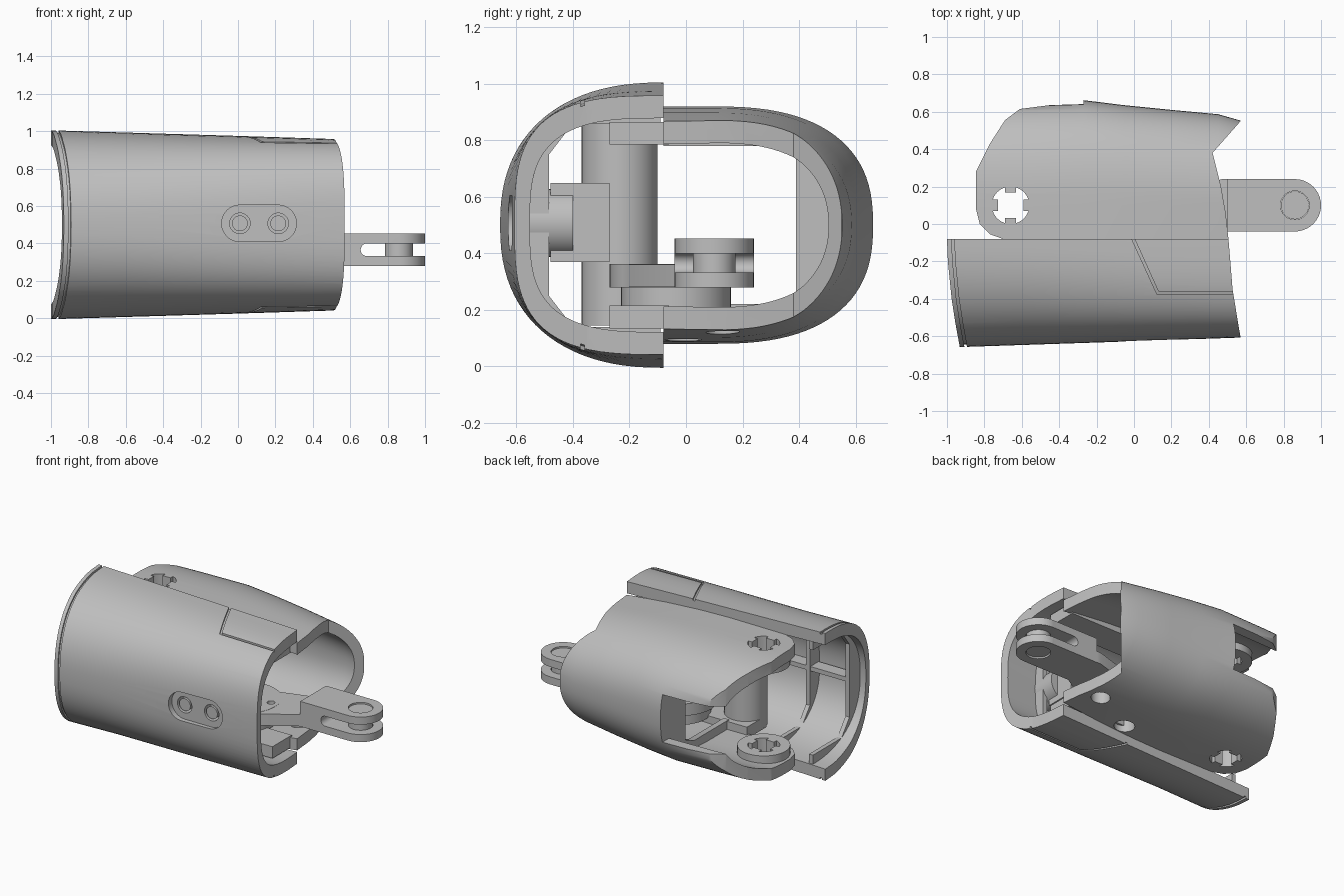
import bpy, bmesh, math
from mathutils import Matrix, Vector

if "Cube" in bpy.data.objects:
    bpy.data.objects.remove(bpy.data.objects["Cube"])

grey = bpy.data.materials.new("plain grey")
grey.use_nodes = True
grey.diffuse_color = (0.52, 0.52, 0.52, 1)
grey.node_tree.nodes["Principled BSDF"].inputs["Base Color"].default_value = (0.52, 0.52, 0.52, 1)


def finish(bm, name):
    bmesh.ops.recalc_face_normals(bm, faces=bm.faces)
    mesh = bpy.data.meshes.new(name)
    bm.to_mesh(mesh)
    bm.free()
    mesh.materials.append(grey)
    ob = bpy.data.objects.new(name, mesh)
    bpy.context.collection.objects.link(ob)
    return ob


def loft(name, stations, centre, side, inset=(0, 0), ext=0.1):
    """Half superellipse sections (x, depth, half height, power) strung along x."""
    bm = bmesh.new()
    rings = []
    for x, depth, half, power in stations:
        a, b = depth - inset[0], half - inset[1]
        pts = [(centre - side * ext, 0.5 - b)]
        for i in range(49):
            t = math.pi * (i / 48 - 0.5)
            s, c = math.sin(t), max(math.cos(t), 0)
            pts.append((centre + side * a * c ** (2 / power),
                        0.5 + b * math.copysign(abs(s) ** (2 / power), s)))
        pts.append((centre - side * ext, 0.5 + b))
        rings.append([bm.verts.new((x, y, z)) for y, z in pts])
    n = len(rings[0])
    for r, q in zip(rings, rings[1:]):
        for i in range(n):
            j = (i + 1) % n
            bm.faces.new((r[i], r[j], q[j], q[i]))
    bm.faces.new(rings[0])
    bm.faces.new(rings[-1])
    return finish(bm, name)


def prism(name, pts, lo, hi, axis="z"):
    """Extrude an outline along z (points x, y) or along x (points y, z)."""
    bm = bmesh.new()
    put = (lambda p: (p[0], p[1], lo)) if axis == "z" else (lambda p: (lo, p[0], p[1]))
    face = bm.faces.new([bm.verts.new(put(p)) for p in pts])
    ext = bmesh.ops.extrude_face_region(bm, geom=[face])
    step = Vector((0, 0, hi - lo)) if axis == "z" else Vector((hi - lo, 0, 0))
    bmesh.ops.translate(bm, vec=step, verts=[v for v in ext["geom"] if isinstance(v, bmesh.types.BMVert)])
    return finish(bm, name)


def box(name, x0, x1, y0, y1, z0, z1):
    return prism(name, [(x0, y0), (x1, y0), (x1, y1), (x0, y1)], z0, z1)


def rod(name, u, v, r, lo, hi, axis="z", sides=40):
    """Cylinder along z at (x, y) or along y at (x, z)."""
    bm = bmesh.new()
    bmesh.ops.create_cone(bm, cap_ends=True, segments=sides, radius1=r, radius2=r, depth=hi - lo)
    mid = (lo + hi) / 2
    if axis == "y":
        bm.transform(Matrix.Rotation(math.pi / 2, 4, "X"))
        bm.transform(Matrix.Translation((u, mid, v)))
    else:
        bm.transform(Matrix.Translation((u, v, mid)))
    return finish(bm, name)


def combine(ob, other, op="DIFFERENCE", keep=False):
    mod = ob.modifiers.new("cut", "BOOLEAN")
    mod.operation, mod.solver, mod.object = op, "EXACT", other
    bpy.context.view_layer.objects.active = ob
    bpy.ops.object.modifier_apply(modifier=mod.name)
    if not keep:
        bpy.data.objects.remove(other)
    return ob


def add(ob, other):
    return combine(ob, other, "UNION")


SEAM = -0.08

# Front shell: tapered half tube, boxier towards +x, with curved ends
front_st = [(-1.2, 0.587, 0.511, 2.3), (-0.6, 0.567, 0.493, 2.4), (0, 0.547, 0.475, 2.75),
            (0.8, 0.519, 0.449, 3.4)]
left_end = [(-1, SEAM), (-0.995, -0.2), (-0.975, -0.4), (-0.955, -0.53), (-0.92, -0.72)]
right_end = [(0.59, -0.72), (0.56, -0.55), (0.527, -0.35), (0.515, -0.2), (0.505, SEAM)]
front = loft("front_shell", front_st, SEAM, -1)

# Shallow seam grooves: end band and the side panels
core = loft("groove_core", front_st, SEAM, -1, (0.012, 0.012), 0.2)
w = 0.014
band = prism("groove", [(x + 0.025, y) for x, y in left_end] +
             [(x + 0.025 + w, y) for x, y in reversed(left_end)], -0.2, 1.2)
panel = prism("groove", [(-0.01, -0.05), (0.13, -0.36), (0.7, -0.36), (0.7, -0.36 - w),
                         (0.122, -0.36 - w), (-0.026, -0.05)], -0.2, 1.2)
for groove in (band, panel):
    combine(groove, core, keep=True)
    combine(front, groove)
bpy.data.objects.remove(core)

# Rounded recess for the two screws
recess = box("recess", 0.01, 0.215, -0.8, -0.592, 0.41, 0.605)
for x in (0.01, 0.215):
    add(recess, rod("recess_end", x, 0.5075, 0.0975, -0.8, -0.592, "y"))
combine(front, recess)
combine(front, loft("cavity", front_st, SEAM, -1, (0.055, 0.08), 0.3))
combine(front, prism("outline", left_end + right_end, -0.3, 1.3), "INTERSECT")

# Frames inside the front shell, with a chamfered opening
ribs_limit = loft("rib_limit", front_st, SEAM, -1, (0.03, 0.03), 0)
for x in (-0.9, -0.6, 0.3):
    rib = prism("front_rib", [(-0.7, -0.1), (-0.09, -0.1), (-0.09, 1.1), (-0.7, 1.1)], x, x + 0.03, "x")
    combine(rib, ribs_limit, "INTERSECT", True)
    combine(rib, prism("opening", [(0, 0.14), (-0.4, 0.14), (-0.485, 0.25), (-0.485, 0.75),
                                   (-0.4, 0.86), (0, 0.86)], x - 0.1, x + 0.1, "x"))
bpy.data.objects.remove(ribs_limit)
box("cross_rib", -0.9, -0.1, -0.58, -0.49, 0.485, 0.515)

# Screw bosses with bored holes
boss = box("screw_boss", -0.06, 0.285, -0.48, -0.27, 0.37, 0.65)
for x in (0.01, 0.215):
    add(boss, rod("boss_post", x, 0.5075, 0.12, -0.58, -0.4, "y"))
for x in (0.01, 0.215):
    for target in (front, boss):
        combine(target, rod("bore", x, 0.5075, 0.055, -0.8, -0.45, "y"))
    rod("screw", x, 0.5075, 0.042, -0.59, -0.44, "y")

# Back shell: rounder tube, narrowing to the open end, cut to its plan outline
back_st = [(-1, 0.53, 0.415, 2.5), (-0.6, 0.552, 0.418, 2.5), (-0.27, 0.562, 0.42, 2.5),
           (-0.05, 0.535, 0.414, 2.45), (0.2, 0.51, 0.398, 2.35), (0.45, 0.487, 0.374, 2.25),
           (0.57, 0.453, 0.36, 2.2), (0.7, 0.4, 0.34, 2.2)]
back = loft("back_shell", back_st, 0.1, 1, ext=0.3)
combine(back, loft("cavity", back_st, 0.1, 1, (0.06, 0.08), 0.5))
plan = [(-0.7, SEAM), (-0.77, -0.055), (-0.825, 0), (-0.845, 0.08), (-0.845, 0.28), (-0.77, 0.43),
        (-0.69, 0.555), (-0.61, 0.615), (-0.4, 0.642), (-0.275, 0.65), (-0.26, 0.7), (0.45, 0.7),
        (0.57, 0.55), (0.42, 0.38), (0.465, 0.2), (0.49, 0.06), (0.505, SEAM)]
combine(back, prism("outline", plan, -0.3, 1.3), "INTERSECT")

# Side window, open towards the lugs
combine(back, box("side_window", -1.2, -0.27, -0.3, 0.9, 0.34, 0.665))

# Frame at the window edge
rib = loft("back_rib", [(-0.27, 0.54, 0.39, 2.5), (-0.23, 0.535, 0.39, 2.5)], 0.1, 1, ext=0.18)
combine(rib, prism("opening", [(-0.3, 0.22), (0.3, 0.22), (0.39, 0.26), (0.39, 0.74),
                               (0.3, 0.78), (-0.3, 0.78)], -0.5, 0.1, "x"))

# Lugs at top and bottom with four-tabbed holes, and the inner tongues
for z0, z1, part in ((0.78, 0.905, "top"), (0.095, 0.22, "bottom")):
    lug = rod(part + "_lug", -0.66, 0.1, 0.165, z0, z1)
    hole = rod("lug_hole", -0.66, 0.1, 0.1, z0 - 0.05, z1 + 0.05)
    for k in range(4):
        a = k * math.pi / 2
        c, d = Vector((-0.66, 0.1)), Vector((math.cos(a), math.sin(a)))
        e = Vector((-d.y, d.x)) * 0.03
        combine(hole, prism("tab", [c + d * 0.068 - e, c + d * 0.2 - e, c + d * 0.2 + e,
                                    c + d * 0.068 + e], z0 - 0.1, z1 + 0.1))
    combine(lug, hole, keep=True)
    combine(back, hole)
    t0, t1 = (0.785, 0.865) if part == "top" else (0.135, 0.215)
    box(part + "_tongue", -0.42, 0.45, -0.27, -0.06, t0, t1)

# Access holes in the underside
for x, y, r in ((0.07, -0.01, 0.065), (0.38, 0.13, 0.06)):
    combine(back, rod("access_hole", x, y, r, 0.02, 0.26))

# Upright pillar
rod("pillar", -0.29, -0.235, 0.135, 0.145, 0.865)

# Lever: pivot disc, arm plate and forked end
lever = rod("lever", 0.07, -0.035, 0.235, 0.28, 0.362)
add(lever, prism("arm", [(0.0, -0.26), (0.25, -0.2), (0.5, -0.04), (0.6, -0.04), (0.6, 0.24),
                         (0.47, 0.24), (0.2, 0.16), (0.0, 0.18)], 0.281, 0.361))
fork = box("fork", 0.5, 0.86, -0.04, 0.24, 0.28, 0.452)
add(fork, rod("fork_end", 0.86, 0.1, 0.14, 0.28, 0.452))
combine(fork, box("fork_slot", 0.69, 1.2, -0.2, 0.4, 0.332, 0.4))
combine(fork, rod("slot_end", 0.69, 0.366, 0.034, -0.2, 0.4, "y"))
combine(fork, rod("pin_hole", 0.86, 0.1, 0.077, 0.2, 0.5))
add(lever, fork)
combine(lever, rod("arm_hole", 0.25, 0.0, 0.025, 0.2, 0.5))
rod("fork_pin", 0.86, 0.1, 0.075, 0.29, 0.442)
rod("pivot_disc", 0.07, -0.035, 0.195, 0.2, 0.285)

# Smooth rounded faces, keep edges crisp
bpy.ops.object.select_all(action="DESELECT")
for ob in bpy.context.collection.objects:
    if ob.type == "MESH" and grey.name in ob.data.materials:
        ob.select_set(True)
        bpy.context.view_layer.objects.active = ob
bpy.ops.object.shade_smooth_by_angle(angle=math.radians(30))
